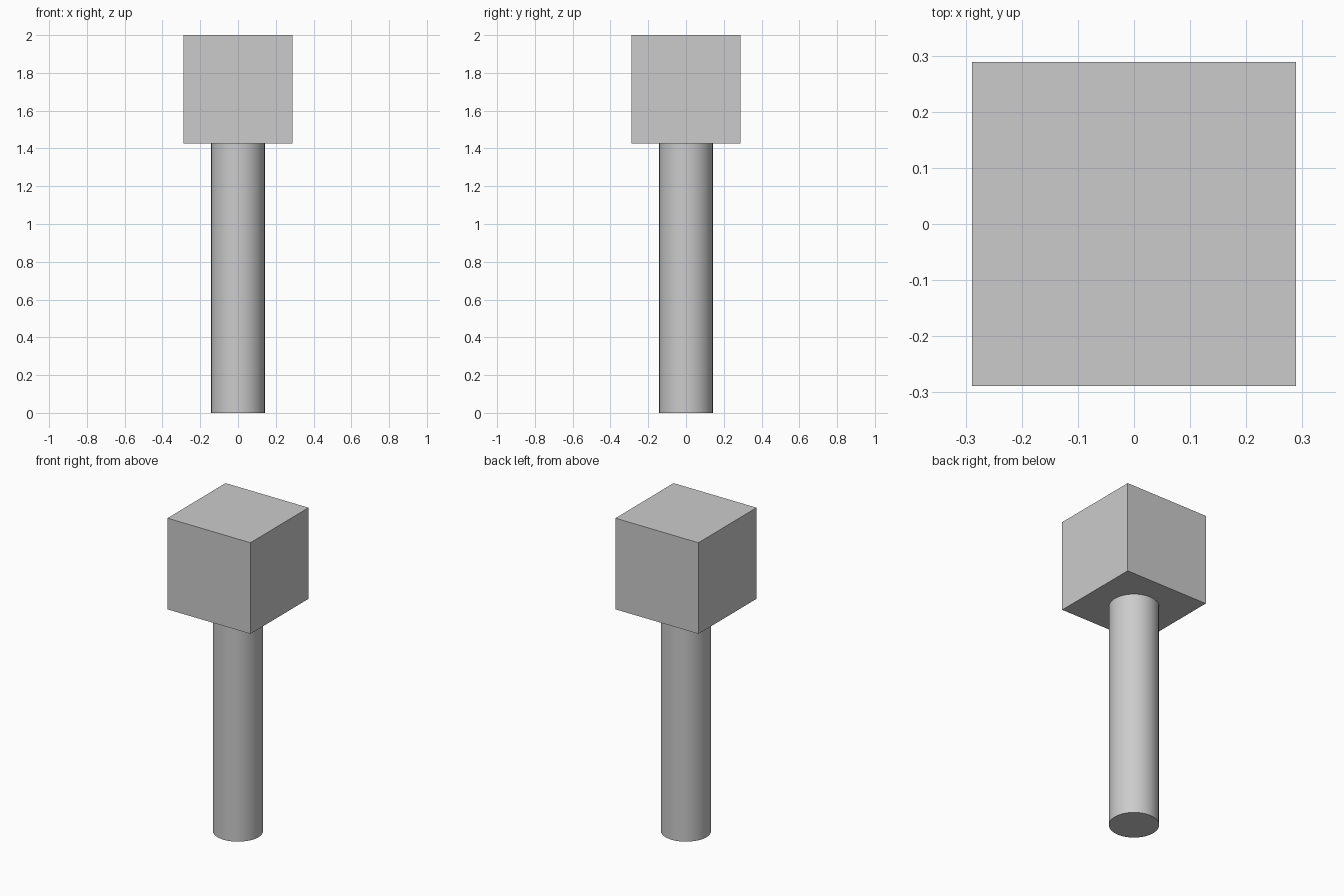
import bpy

if "Cube" in bpy.data.objects:
    bpy.data.objects.remove(bpy.data.objects["Cube"])

HEAD = 0.577      # side of the square head
HEAD_Z = 1.427    # underside of the head
TOP = 2.0
RADIUS = 0.143    # handle radius

# Handle: round shaft from the ground to the head
bpy.ops.mesh.primitive_cylinder_add(vertices=32, radius=RADIUS, depth=HEAD_Z,
                                    location=(0, 0, HEAD_Z / 2))
handle = bpy.context.object
handle.name = "handle"
bpy.ops.object.shade_smooth_by_angle()

# Head: plain block on top
bpy.ops.mesh.primitive_cube_add(size=1, location=(0, 0, (HEAD_Z + TOP) / 2))
head = bpy.context.object
head.name = "head"
head.scale = (HEAD, HEAD, TOP - HEAD_Z)
bpy.ops.object.transform_apply(location=False, rotation=False, scale=True)
